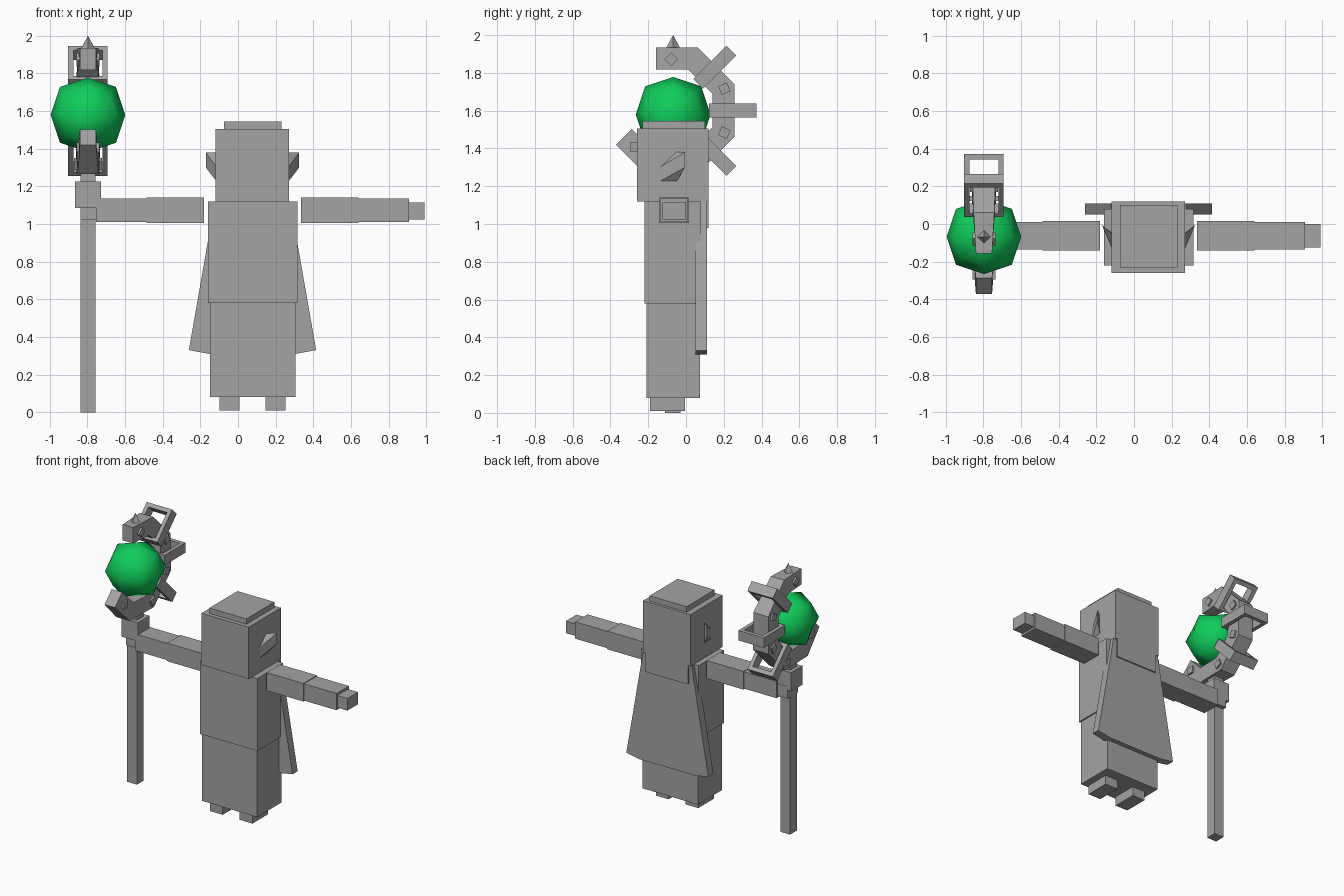
import bpy, bmesh
from math import sin, cos, radians, pi
from mathutils import Matrix, Vector

cube = bpy.data.objects.get("Cube")
if cube:
    bpy.data.objects.remove(cube, do_unlink=True)


def material(name, color):
    m = bpy.data.materials.new(name)
    m.use_nodes = True
    m.diffuse_color = color
    m.node_tree.nodes["Principled BSDF"].inputs["Base Color"].default_value = color
    return m


GREY = material("stone grey", (0.37, 0.37, 0.37, 1))
GREEN = material("gem green", (0.005, 0.61, 0.105, 1))


def finish(name, bm, mat=GREY):
    bmesh.ops.recalc_face_normals(bm, faces=bm.faces)
    me = bpy.data.meshes.new(name)
    bm.to_mesh(me)
    bm.free()
    me.materials.append(mat)
    ob = bpy.data.objects.new(name, me)
    bpy.context.collection.objects.link(ob)
    return ob


def box(name, x, y, z, mat=GREY):
    """Box from (low, high) ranges."""
    bm = bmesh.new()
    size = [r[1] - r[0] for r in (x, y, z)]
    mid = [(r[0] + r[1]) / 2 for r in (x, y, z)]
    bmesh.ops.create_cube(bm, size=1, matrix=Matrix.Translation(mid) @ Matrix.Diagonal(size + [1]))
    return finish(name, bm, mat)


def hull(name, points):
    bm = bmesh.new()
    for p in points:
        bm.verts.new(p)
    bmesh.ops.convex_hull(bm, input=bm.verts)
    bmesh.ops.dissolve_limit(bm, angle_limit=0.01, verts=bm.verts, edges=bm.edges)
    return finish(name, bm)


MID = 0.077   # body centre line
STAFF = -0.797

# Body
box("head", (-0.12, 0.27), (-0.26, 0.12), (1.12, 1.505))
box("head_cap", (-0.075, 0.23), (-0.23, 0.1), (1.505, 1.545))
box("upper_robe", (-0.16, 0.315), (-0.22, 0.08), (0.58, 1.12))
box("lower_robe", (-0.15, 0.305), (-0.21, 0.075), (0.08, 0.58))

# Mirrored feet, ears and arms
for side, s in (("left", 1), ("right", -1)):
    def span(a, b):
        return sorted((MID + s * a, MID + s * b))
    box(side + "_foot", span(0.07, 0.175), (-0.19, -0.005), (0.01, 0.08))
    ear = [(0.19, -0.14, 1.225), (0.19, -0.14, 1.30), (0.19, -0.055, 1.38),
           (0.19, -0.05, 1.225), (0.248, -0.005, 1.30), (0.248, -0.005, 1.38)]
    hull(side + "_ear", [(MID + s * x, y, z) for x, y, z in ear])
    box(side + "_upper_arm", span(0.258, 0.562), (-0.142, 0.016), (1.005, 1.14))
    box(side + "_forearm", span(0.562, 0.83), (-0.136, 0.01), (1.01, 1.135))
    box(side + "_hand", span(0.83, 0.913), (-0.125, 0.0), (1.025, 1.115))

# Cape with flared sides
outline = [(0.228, 0.31), (0.338, 0.33), (0.2, 1.12)]
hull("cape", [(MID + s * x, y, z) for s in (1, -1) for y in (0.05, 0.11) for x, z in outline])
box("cape_collar", (-0.1, 0.25), (0.08, 0.12), (0.98, 1.12))

# Staff
box("staff_pole", (STAFF - 0.04, STAFF + 0.04), (-0.11, -0.03), (0, 1.28))
box("staff_grip", (STAFF - 0.068, STAFF + 0.068), (-0.137, -0.002), (1.085, 1.225))

# Octagonal crescent around the gem
CENTRE = Vector((STAFF, -0.078, 1.6))
OUTER, INNER, TIP = 0.335, 0.217, 0.08


def polar(x, r, t, degrees):
    """Point at sideways x, radius r and tangent offset t."""
    a = radians(degrees)
    return CENTRE + Vector((x, r * cos(a) - t * sin(a), r * sin(a) + t * cos(a)))


stations = [(90, TIP, 0.043)]
stations += [(a, 0, w) for a, w in zip((67.5, 22.5, -22.5, -67.5, -112.5),
                                       (0.055, 0.062, 0.064, 0.062, 0.055))]
stations += [(-135, -TIP, 0.043)]
bm = bmesh.new()
rings = []
for a, t, w in stations:
    k = 1 if t else 1 / cos(pi / 8)
    rings.append([bm.verts.new(polar(x, r * k, t, a))
                  for x, r in ((-w, OUTER), (w, OUTER), (w, INNER), (-w, INNER))])
for p, q in zip(rings, rings[1:]):
    for i in range(4):
        j = (i + 1) % 4
        bm.faces.new((p[i], p[j], q[j], q[i]))
bm.faces.new(rings[0])
bm.faces.new(rings[-1])
finish("crescent", bm)


# Open rectangular frames on the back of the crescent
def frame(name, angle):
    bm = bmesh.new()
    loops = []
    for w, r0, r1, t in ((0.105, 0.2, 0.45, 0.037), (0.105, 0.2, 0.45, -0.037),
                         (0.076, 0.226, 0.42, -0.037), (0.076, 0.226, 0.42, 0.037)):
        loops.append([bm.verts.new(polar(x, r, t, angle))
                      for x, r in ((-w, r0), (w, r0), (w, r1), (-w, r1))])
    for n in range(4):
        p, q = loops[n], loops[(n + 1) % 4]
        for i in range(4):
            j = (i + 1) % 4
            bm.faces.new((p[i], p[j], q[j], q[i]))
    finish(name, bm)


for label, angle in (("upper", 45), ("middle", 0), ("lower", -45)):
    frame(label + "_frame", angle)

# Square pegs through the crescent
for n, (angle, r, w, turn) in enumerate([(90, 0.272, 0.062, 45), (22.5, 0.304, 0.075, 0),
                                         (-22.5, 0.304, 0.075, 0), (-67.5, 0.304, 0.075, 0),
                                         (-135, 0.272, 0.062, 45)]):
    bm = bmesh.new()
    place = (Matrix.Translation(polar(0, r, 0, angle))
             @ Matrix.Rotation(radians(angle + turn), 4, 'X')
             @ Matrix.Diagonal((2 * w, 0.05, 0.05, 1)))
    bmesh.ops.create_cube(bm, size=1, matrix=place)
    finish("peg_%d" % (n + 1), bm)

# Spike on top
bm = bmesh.new()
bmesh.ops.create_cone(bm, cap_ends=True, segments=4, radius1=0.038, radius2=0, depth=0.07,
                      matrix=Matrix.Translation((STAFF, -0.068, 1.965)))
finish("spike", bm)

# Rounded gem
gem = box("gem", (STAFF - 0.198, STAFF + 0.198), (-0.266, 0.13), (1.382, 1.778), GREEN)
sub = gem.modifiers.new("round", 'SUBSURF')
sub.levels = sub.render_levels = 1
sub.use_limit_surface = False
for p in gem.data.polygons:
    p.use_smooth = True
